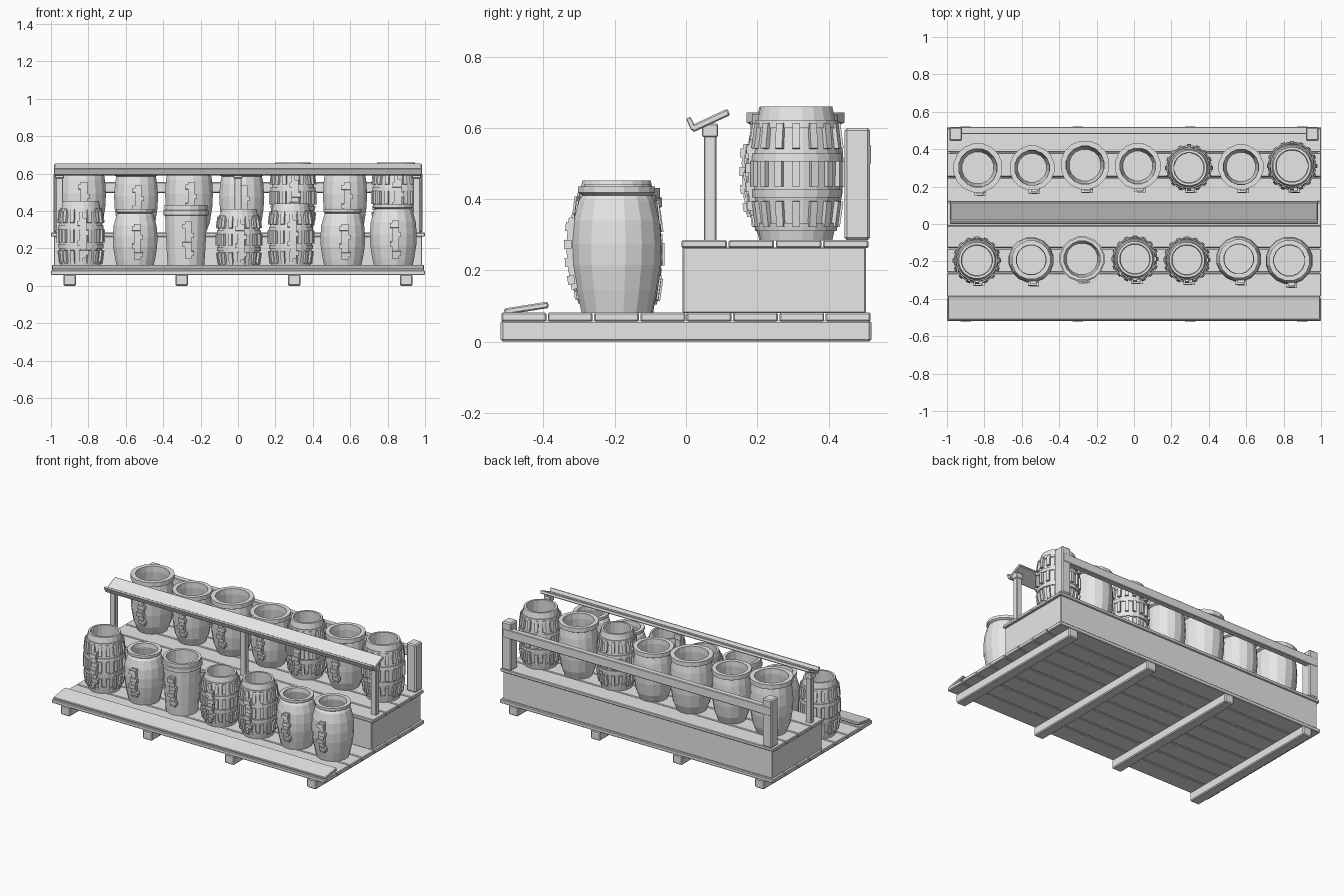
import bpy, bmesh, math
from mathutils import Matrix, Vector

if "Cube" in bpy.data.objects:
    bpy.data.objects.remove(bpy.data.objects["Cube"])

grey = bpy.data.materials.new("plain_grey")
grey.diffuse_color = (0.8, 0.8, 0.8, 1)
grey.use_nodes = True
grey.node_tree.nodes["Principled BSDF"].inputs["Base Color"].default_value = grey.diffuse_color


def finish(name, bm, bevel=0.0):
    bmesh.ops.recalc_face_normals(bm, faces=bm.faces)
    me = bpy.data.meshes.new(name)
    bm.to_mesh(me)
    bm.free()
    me.materials.append(grey)
    ob = bpy.data.objects.new(name, me)
    bpy.context.collection.objects.link(ob)
    if bevel:
        m = ob.modifiers.new("soft_edges", 'BEVEL')
        m.width, m.segments = bevel, 1
    return ob


def add_box(bm, centre, size, rot=None):
    mat = Matrix.Translation(centre) @ (rot or Matrix()) @ Matrix.Diagonal((*size, 1))
    bmesh.ops.create_cube(bm, size=1, matrix=mat)


def box(name, x, y, z, bevel=0.004):
    bm = bmesh.new()
    lo, hi = Vector((x[0], y[0], z[0])), Vector((x[1], y[1], z[1]))
    add_box(bm, (lo + hi) / 2, hi - lo)
    return finish(name, bm, bevel)


def board(name, centre, size, tilt, bevel=0.004):
    bm = bmesh.new()
    add_box(bm, centre, size, Matrix.Rotation(math.radians(tilt), 4, 'X'))
    return finish(name, bm, bevel)


def lathe(name, profile, x, y, z, r, h, sides):
    """Revolve a closed (radius, height) outline whose ends lie on the axis."""
    bm = bmesh.new()
    rings = []
    for pr, pz in profile:
        if pr == 0:
            rings.append([bm.verts.new((x, y, z + pz * h))])
            continue
        rings.append([bm.verts.new((x + r * pr * math.cos(2 * math.pi * (i + .5) / sides),
                                    y + r * pr * math.sin(2 * math.pi * (i + .5) / sides),
                                    z + pz * h)) for i in range(sides)])
    for a, b in zip(rings, rings[1:]):
        for i in range(sides):
            j = (i + 1) % sides
            quad = [a[i % len(a)], a[j % len(a)], b[j % len(b)], b[i % len(b)]]
            bm.faces.new(list(dict.fromkeys(quad)))
    return finish(name, bm)


# Vessel outlines: outer wall up, rim, then the hollow inside
ROUND = [(0, 0), (.78, 0), (.89, .18), (.98, .38), (1, .55), (.96, .73), (.84, .89), (.76, .93),
         (.86, .95), (.86, 1), (.66, 1), (.64, .92), (.84, .6), (.7, .1), (0, .1)]
WIDE = [(0, 0), (.7, 0), (.86, .15), (.96, .38), (.99, .58), (.95, .78), (.89, .9), (1, .92),
        (1, 1), (.78, 1), (.77, .9), (.86, .6), (.65, .1), (0, .1)]
BUCKET = [(0, 0), (.8, 0), (.86, .3), (.91, .6), (.93, .84), (1, .85), (1, .92), (.95, .93),
          (.95, 1), (.8, 1), (.78, .6), (.7, .1), (0, .1)]


def cask_r(t):
    return .96 - .17 * (2 * t - 1) ** 2


# Cask outline with four raised hoops
CASK = [(0, 0), (cask_r(0), 0)]
for t in (.1, .35, .62, .87):
    a, b = t - .03, t + .03
    CASK += [(cask_r(a), a), (cask_r(a) + .05, a), (cask_r(b) + .05, b), (cask_r(b), b)]
CASK += [(cask_r(1), 1), (.68, 1), (.7, .8), (.74, .5), (.66, .1), (0, .1)]


def outer_radius(profile, t):
    outer = profile[1:9]
    for (r0, z0), (r1, z1) in zip(outer, outer[1:]):
        if z0 <= t <= z1 and z1 > z0:
            return r0 + (r1 - r0) * (t - z0) / (z1 - z0)
    return 1


def vessel(name, kind, x, y, z, r, h):
    is_cask = kind is CASK
    lathe(name, kind, x, y, z, r, h, 20 if is_cask else 16)
    radius = (lambda t: cask_r(t)) if is_cask else (lambda t: outer_radius(kind, t))
    # Stave blocks that cross the hoops all round the cask
    if is_cask:
        bm = bmesh.new()
        for t in (.2, .5, .78):
            slope = math.atan2((cask_r(t + .08) - cask_r(t - .08)) * r, .16 * h)
            for i in range(16):
                rot = Matrix.Rotation(2 * math.pi * i / 16, 4, 'Z')
                c = rot @ Vector((cask_r(t) * r, 0, 0)) + Vector((x, y, z + t * h))
                add_box(bm, c, (.022, .021, .19 * h), rot @ Matrix.Rotation(slope, 4, 'Y'))
        finish(name + "_staves", bm)
    # Column of stepped front clasps
    bm = bmesh.new()
    for i, t in enumerate((.26, .40, .54, .68)):
        ry = radius(t) * r
        slope = math.atan2((radius(t + .06) - radius(t - .06)) * r, .12 * h)
        rot = Matrix.Rotation(slope, 4, 'X')
        add_box(bm, (x + .012, y - ry, z + t * h), (.036, .024, .145 * h), rot)
        add_box(bm, (x + .012 + .007 * (-1) ** i, y - ry - .009, z + t * h),
                (.046, .02, .07 * h), rot)
    finish(name + "_clasps", bm)


# Joists and deck
for i in range(4):
    x = -.9 + .6 * i
    box("joist", (x - .034, x + .034), (-.52, .52), (0, .06), .006)
for i in range(8):
    y = -.52 + .13 * i
    box("deck_plank", (-1, 1), (y + .002, y + .128), (.057, .082))
board("front_sloped_board", (0, -.448, .094), (1.99, .125, .018), 9)

# Raised step
box("step_box", (-.985, .985), (-.01, .505), (.08, .266))
for i in range(4):
    y = -.015 + .1325 * i
    box("step_plank", (-1, 1), (y + .002, y + .13), (.263, .285))

# Display rail with tilted top
for x in (-.955, 0, .955):
    box("display_post", (x - .02, x + .02), (.05, .086), (.28, .58))
    box("display_post_cap", (x - .024, x + .024), (.045, .09), (.575, .612), .003)
board("display_top", (0, .068, .621), (1.965, .115, .02), 25)
board("display_lip", (0, .014, .612), (1.965, .014, .036), 25, .002)

# Back guard rail
for x in (-.953, .953):
    box("guard_post", (x - .034, x + .034), (.445, .517), (.285, .6), .007)
box("guard_rail", (-.98, .98), (.48, .519), (.497, .555))

# Vessels: kind, x, y, radius, height
back = [(WIDE, -.835, .30, .133, .36), (WIDE, -.545, .30, .121, .335), (WIDE, -.262, .315, .132, .36),
        (WIDE, .02, .31, .124, .335), (CASK, .294, .30, .121, .375), (WIDE, .572, .305, .122, .355),
        (CASK, .845, .31, .129, .376)]
front = [(CASK, -.84, -.195, .123, .372), (ROUND, -.55, -.192, .122, .33), (BUCKET, -.278, -.187, .122, .35),
         (CASK, .005, -.187, .12, .33), (CASK, .283, -.192, .12, .36), (ROUND, .56, -.187, .122, .33),
         (ROUND, .83, -.195, .128, .355)]
names = {id(ROUND): "jar", id(WIDE): "pot", id(BUCKET): "bucket", id(CASK): "cask"}
for row, z, side in ((back, .284, "back_"), (front, .081, "front_")):
    for kind, x, y, r, h in row:
        vessel(side + names[id(kind)], kind, x, y, z, r, h)
